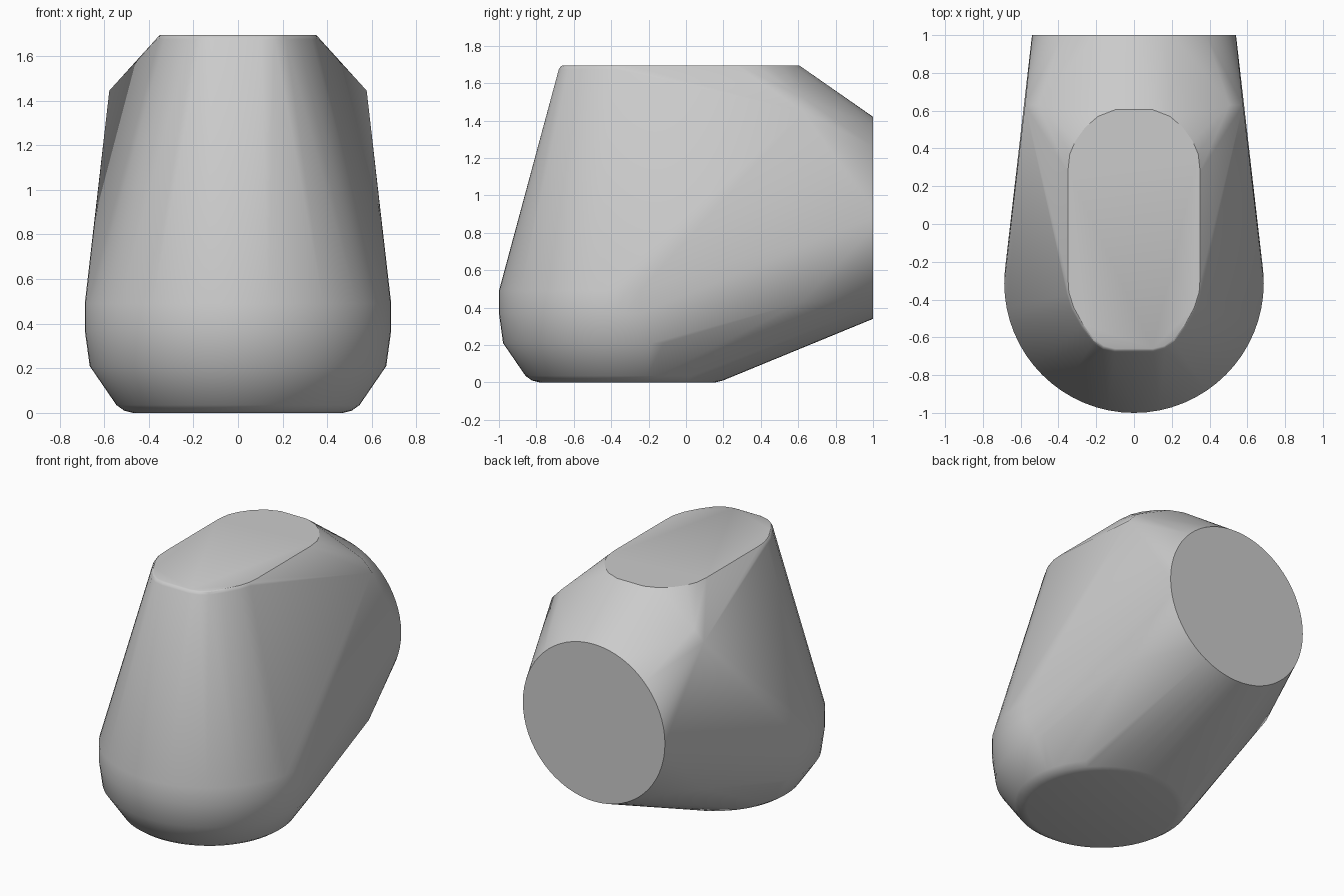
import bpy, bmesh
from math import sin, cos, tau

cube = bpy.data.objects.get("Cube")
if cube:
    bpy.data.objects.remove(cube)

grey = bpy.data.materials.new("mid_grey")
grey.use_nodes = True
grey.diffuse_color = (0.6, 0.6, 0.6, 1)
grey.node_tree.nodes["Principled BSDF"].inputs["Base Color"].default_value = (0.6, 0.6, 0.6, 1)

STEPS = 64
points = []


def circle(radius):
    return [(radius * cos(tau * i / STEPS), radius * sin(tau * i / STEPS)) for i in range(STEPS)]


# Rounded foot: stacked rings around a vertical axis
for radius, z in [(0.47, 0), (0.51, 0.01), (0.545, 0.035), (0.665, 0.21), (0.687, 0.37), (0.687, 0.49)]:
    points += [(x, y - 0.313, z) for x, y in circle(radius)]

# Flat round back
points += [(x, 1, z + 0.88) for x, z in circle(0.54)]

# Long rounded top with a softened rim
half_top = [(0.10, -0.66), (0.16, -0.645), (0.21, -0.61), (0.27, -0.53), (0.32, -0.44),
            (0.345, -0.36), (0.35, -0.28), (0.35, 0.28), (0.34, 0.37), (0.31, 0.44),
            (0.26, 0.51), (0.19, 0.57), (0.10, 0.605)]
for grow, z in [(1, 1.695), (1.015, 1.69), (1.03, 1.675)]:
    for x, y in half_top:
        points += [(side * x * grow, y * (grow if y < 0 else 1), z) for side in (-1, 1)]

# Shoulder and lower corners on both sides
for x, y, z in [(0.577, 0.63, 1.445), (0.505, 0.63, 1.52), (0.56, 0.62, 0.43)]:
    points += [(side * x, y, z) for side in (-1, 1)]

# Wrap everything in one convex skin and merge the flat areas
bm = bmesh.new()
for p in points:
    bm.verts.new(p)
hull = bmesh.ops.convex_hull(bm, input=bm.verts[:], use_existing_faces=False)
loose = {g for g in hull["geom_interior"] + hull["geom_unused"] if isinstance(g, bmesh.types.BMVert)}
bmesh.ops.delete(bm, geom=list(loose), context="VERTS")
bmesh.ops.dissolve_limit(bm, angle_limit=0.005, verts=bm.verts[:], edges=bm.edges[:])
bmesh.ops.recalc_face_normals(bm, faces=bm.faces[:])

mesh = bpy.data.meshes.new("body")
bm.to_mesh(mesh)
bm.free()
mesh.materials.append(grey)
body = bpy.data.objects.new("body", mesh)
bpy.context.collection.objects.link(body)

bpy.context.view_layer.objects.active = body
body.select_set(True)
bpy.ops.object.shade_smooth_by_angle(angle=0.52)
